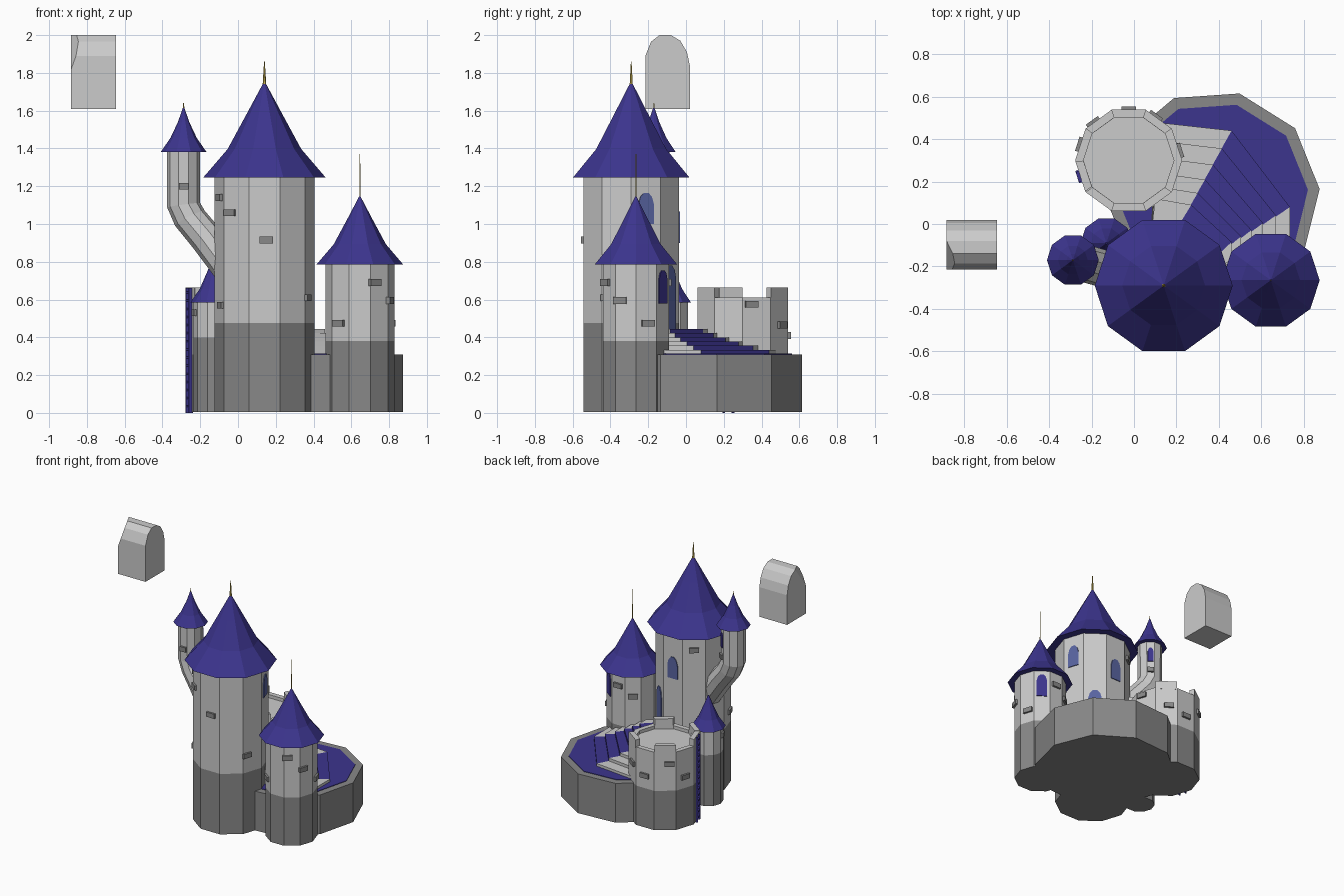
import bpy, bmesh, math
from mathutils import Vector, Matrix

if "Cube" in bpy.data.objects:
    bpy.data.objects.remove(bpy.data.objects["Cube"])

def material(name, rgb):
    m = bpy.data.materials.new(name)
    m.diffuse_color = (*rgb, 1)
    m.use_nodes = True
    m.node_tree.nodes["Principled BSDF"].inputs["Base Color"].default_value = m.diffuse_color
    return m

BLUE = material("roof_blue", (0.045, 0.035, 0.27))
SLATE = material("window_blue", (0.10, 0.13, 0.36))
DARK = material("dark_stone", (0.25, 0.25, 0.25))
GOLD = material("gold", (0.6, 0.45, 0.08))
RAD = math.radians
N = 10
APO = math.cos(math.pi / N)

def finish(bm, name, mat=None):
    bmesh.ops.recalc_face_normals(bm, faces=bm.faces)
    me = bpy.data.meshes.new(name)
    bm.to_mesh(me)
    bm.free()
    ob = bpy.data.objects.new(name, me)
    bpy.context.collection.objects.link(ob)
    if mat:
        me.materials.append(mat)
    return ob

def loft(bm, rings):
    """Skin a list of equal-length point rings and cap both ends."""
    vs = [[bm.verts.new(p) for p in r] for r in rings]
    n = len(vs[0])
    for a, b in zip(vs, vs[1:]):
        for i in range(n):
            bm.faces.new((a[i], a[(i + 1) % n], b[(i + 1) % n], b[i]))
    bm.faces.new(vs[0][::-1])
    bm.faces.new(vs[-1])

def lathe(name, c, profile, mat=None, n=N, phase=0):
    bm = bmesh.new()
    loft(bm, [[(c[0] + r * math.cos(RAD(phase) + 2 * math.pi * i / n),
                c[1] + r * math.sin(RAD(phase) + 2 * math.pi * i / n), z)
               for i in range(n)] for r, z in profile])
    return finish(bm, name, mat)

def prism(name, pts, z0, z1, mat=None):
    bm = bmesh.new()
    loft(bm, [[(x, y, z) for x, y in pts] for z in (z0, z1)])
    return finish(bm, name, mat)

def face_panel(name, c, r, ang, outline, mat, depth=0.012, off=0):
    """Extrude an outline of (sideways, z) points out of one tower face."""
    nrm = Vector((math.cos(RAD(ang)), math.sin(RAD(ang)), 0))
    tan = Vector((-nrm.y, nrm.x, 0))
    bm = bmesh.new()
    loft(bm, [[Vector((c[0], c[1], z)) + nrm * (r * APO + d) + tan * (s + off)
               for s, z in outline] for d in (-0.015, depth)])
    return finish(bm, name, mat)

def brick(c, r, ang, z, off=0, w=0.07):
    face_panel("brick", c, r, ang, [(-w/2, z-.018), (w/2, z-.018), (w/2, z+.018), (-w/2, z+.018)],
               DARK, 0.015, off)

def window(name, c, r, ang, z0, z1, w, mat=SLATE):
    h = w / 2
    out = [(-h, z0), (h, z0), (h, z1 - w * .7), (h * .75, z1 - w * .25), (h * .3, z1),
           (-h * .3, z1), (-h * .75, z1 - w * .25), (-h, z1 - w * .7)]
    face_panel(name, c, r, ang, out, mat, 0.006)

def roof(name, c, r, z0, z1):
    h = z1 - z0
    lathe(name, c, [(r, z0), (r * .6, z0 + h * .30), (r * .28, z0 + h * .68), (.004, z1)], BLUE)

# Towers: centre, body radius, dark-stone height, wall top, roof radius, roof apex
MAIN, SIDE, SMALL, TURRET, KEEP = (.14, -.29), (.645, -.265), (-.13, -.09), (-.288, -.17), (-.025, .30)
for nm, c, r, zd, zt, rr, za in [
        ("main_tower", MAIN, .265, .475, 1.25, .325, 1.75),
        ("side_tower", SIDE, .183, .38, .79, .23, 1.145),
        ("small_tower", SMALL, .105, .40, .59, .122, .82)]:
    lathe(nm + "_base", c, [(r, 0.005), (r, zd)], DARK)
    lathe(nm + "_wall", c, [(r, zd), (r, zt)])
    roof(nm + "_roof", c, rr, zt - .005, za)

# Leaning turret growing out of the main tower
d = Vector((MAIN[0] - TURRET[0], MAIN[1] - TURRET[1], 0)).normalized()
bm = bmesh.new()
rings = []
for s, z, tilt in [(.30, .70, 35), (.13, .92, 35), (.035, 1.03, 28), (0, 1.10, 8), (0, 1.385, 0)]:
    rot = Matrix.Rotation(RAD(-tilt), 3, Vector((0, 0, 1)).cross(d))
    o = Vector((*TURRET, z)) + d * s
    rings.append([o + rot @ Vector((.088 * math.cos(math.tau * i / N), .088 * math.sin(math.tau * i / N), 0))
                  for i in range(N)])
loft(bm, rings)
finish(bm, "turret_wall")
lathe("turret_roof", TURRET, [(.122, 1.38), (.07, 1.455), (.03, 1.54), (.004, 1.615)], BLUE)

# Finials
lathe("main_finial", MAIN, [(.010, 1.73), (.007, 1.78), (.002, 1.86)], GOLD, 6)
lathe("side_finial", SIDE, [(.003, 1.13), (.002, 1.37)], GOLD, 6)
lathe("turret_finial", TURRET, [(.005, 1.60), (.002, 1.64)], GOLD, 6)

# Low round keep with a parapet and merlons
lathe("keep_base", KEEP, [(.252, .005), (.252, .31)], DARK)
lathe("keep_wall", KEEP, [(.252, .31), (.252, .61), (.213, .61), (.213, .585)])
for a in (54, 126, 198, 234, 306):
    pts = [(KEEP[0] + r * math.cos(RAD(a + s)), KEEP[1] + r * math.sin(RAD(a + s)))
           for r, s in ((.252, -17.5), (.252, 17.5), (.213, 17.5), (.213, -17.5))]
    prism("merlon", pts, .60, .663)

# Courtyard: thick wall with pale-grey rim and blue floor
YARD = (.376, .13)
lathe("courtyard_wall", YARD, [(.5, 0.005), (.5, .31)], DARK, phase=4)
lathe("courtyard_floor", YARD, [(.445, .30), (.445, .314)], BLUE, phase=4)

# Fan stairs with a blue runner in the middle
lo = [(.10, .48), (.46, .44), (.735, .08), (.735, -.12)]
hi = [(.10, .12), (.27, .09), (.46, -.085), (.46, -.17)]
core = [(.08, -.05), (.19, -.04), (.37, -.17), (.37, -.22)]
STEPS = 6
for k in range(STEPS):
    t = k / (STEPS - 1)
    t = t * (1.25 - .25 * t)
    p = [tuple(a + (b - a) * t for a, b in zip(u, v)) for u, v in zip(lo, hi)]
    z = .334 + .022 * k
    for j, (nm, mat) in enumerate((("left_step", None), ("runner_step", BLUE), ("right_step", None))):
        prism(nm, [p[j], p[j + 1], core[j + 1], core[j]], .305, z, mat)

# Windows and doors
window("main_window", MAIN, .265, 18, 1.0, 1.165, .085)
window("main_window", MAIN, .265, 90, .90, 1.065, .085)
window("main_door", MAIN, .265, 54, .44, .78, .10)
window("side_door", SIDE, .183, 54, .58, .755, .075, BLUE)
window("turret_window", TURRET, .088, 54, 1.22, 1.33, .04, BLUE)

# Loose bricks on the walls: face angle, height, sideways offset
for c, r, spots in [
        (MAIN, .265, [(270, .915, .01), (234, 1.06, -.04), (198, 1.14, .02), (198, .57, .04),
                      (342, .61, -.05), (126, 1.14, 0)]),
        (SIDE, .183, [(306, .69, -.03), (342, .595, -.03), (234, .475, -.01), (18, .475, .01),
                      (90, .69, 0), (126, .62, 0)]),
        (KEEP, .252, [(18, .575, -.03), (54, .465, .02), (90, .41, 0), (126, .52, .03), (162, .40, 0)])]:
    for a, z, off in spots:
        brick(c, r, a, z, off)
brick(TURRET, .088, 270, 1.20, 0, .05)
brick(TURRET, .088, 54, 1.15, 0, .045)
brick(SMALL, .105, 198, .53, 0, .04)

# Ladder up the keep
def bar(s0, s1, z0, z1):
    face_panel("ladder_bar", KEEP, .262, 198, [(s0, z0), (s1, z0), (s1, z1), (s0, z1)], BLUE, .006)
bar(-.03, -.022, 0, .66)
bar(.022, .03, 0, .66)
for k in range(15):
    bar(-.022, .022, .03 + k * .043, .04 + k * .043)

# Floating arched block with one sliced corner
arch = [(-.215, 1.61), (.02, 1.61), (.02, 1.84), (.005, 1.91), (-.03, 1.97), (-.08, 2.0),
        (-.14, 2.0), (-.185, 1.965), (-.215, 1.89)]
bm = bmesh.new()
loft(bm, [[(x, y, z) for y, z in arch] for x in (-.883, -.645)])
cut = bmesh.ops.bisect_plane(bm, geom=bm.verts[:] + bm.edges[:] + bm.faces[:],
                             plane_co=(-.883, -.215, 1.82), plane_no=(-.0149, -.0072, .0054),
                             clear_outer=True)
bmesh.ops.holes_fill(bm, edges=[e for e in bm.edges if e.is_boundary])
finish(bm, "floating_block")
